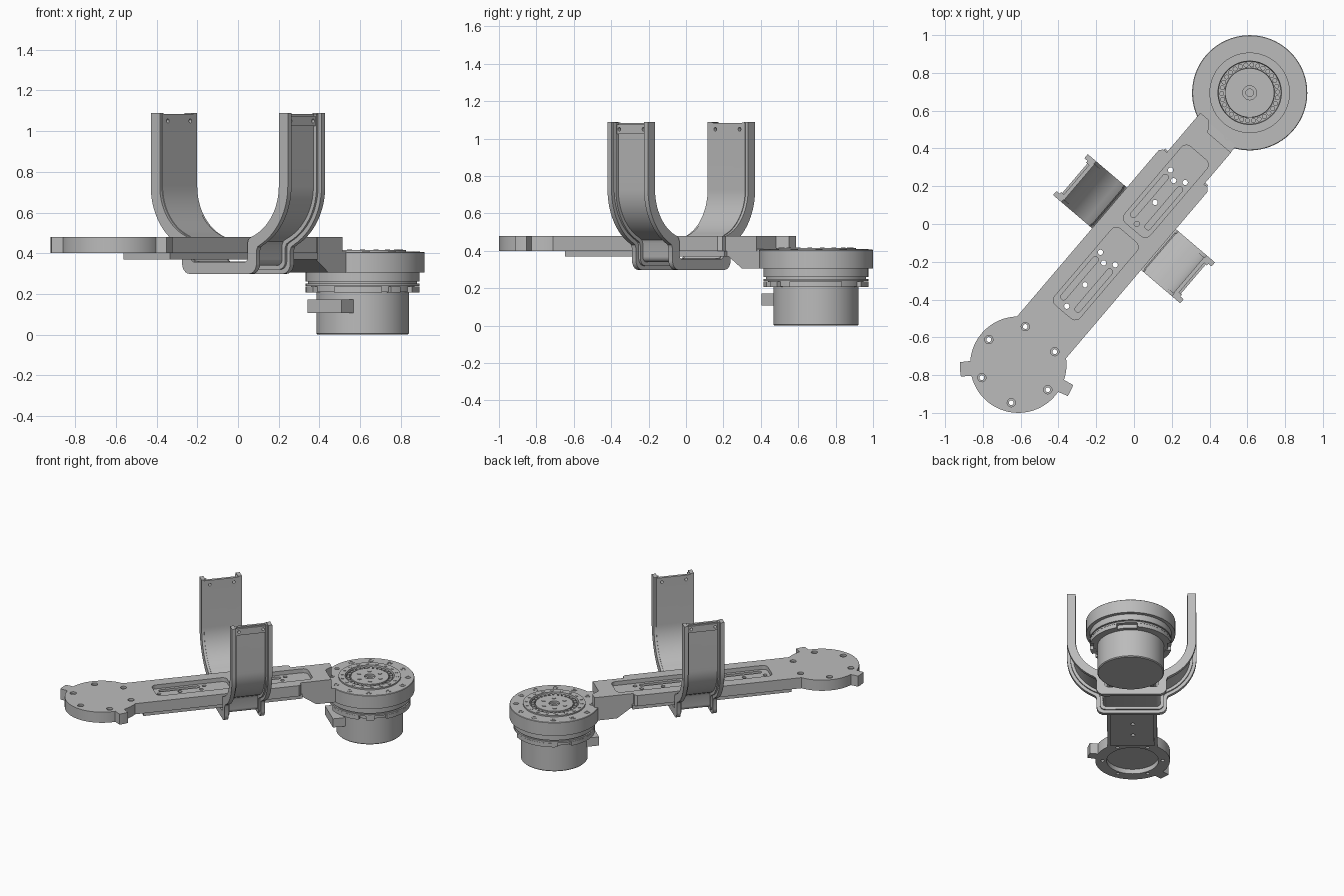
import bpy, bmesh
from math import sin, cos, acos, radians, pi
from mathutils import Matrix

old = bpy.data.objects.get("Cube")
if old:
    bpy.data.objects.remove(old)

grey = bpy.data.materials.new("machined_grey")
grey.use_nodes = True
grey.diffuse_color = (0.5, 0.5, 0.5, 1)
grey.node_tree.nodes["Principled BSDF"].inputs["Base Color"].default_value = (0.5, 0.5, 0.5, 1)

# The arm is built along its own length (u), width (v) and height, then turned.
PLACE = Matrix.Translation((0, -0.025, 0)) @ Matrix.Rotation(radians(49.6), 4, "Z")
AXES = {"z": lambda a, b, h: (a, b, h),
        "u": lambda a, b, h: (h, a, b),
        "v": lambda a, b, h: (a, h, b)}
END = 0.945
made = []


def add_prism(bm, pts, lo, hi, axis="z"):
    to3 = AXES[axis]
    low = [bm.verts.new(to3(a, b, lo)) for a, b in pts]
    top = [bm.verts.new(to3(a, b, hi)) for a, b in pts]
    bm.faces.new(low)
    bm.faces.new(top)
    for i in range(len(pts)):
        j = (i + 1) % len(pts)
        bm.faces.new((low[i], low[j], top[j], top[i]))


def finish(name, bm):
    bmesh.ops.recalc_face_normals(bm, faces=bm.faces)
    mesh = bpy.data.meshes.new(name)
    bm.to_mesh(mesh)
    bm.free()
    mesh.materials.append(grey)
    ob = bpy.data.objects.new(name, mesh)
    ob.matrix_world = PLACE
    bpy.context.collection.objects.link(ob)
    made.append(ob)
    return ob


def solid(name, prisms):
    bm = bmesh.new()
    for p in prisms:
        add_prism(bm, *p)
    return finish(name, bm)


def lathe(name, profile, centre, seg=72):
    bm = bmesh.new()
    rings = [[bm.verts.new((centre + r * cos(2 * pi * i / seg), r * sin(2 * pi * i / seg), z))
              for i in range(seg)] for r, z in profile]
    for a, b in zip(rings, rings[1:]):
        for i in range(seg):
            j = (i + 1) % seg
            bm.faces.new((a[i], a[j], b[j], b[i]))
    bm.faces.new(rings[0])
    bm.faces.new(rings[-1])
    return finish(name, bm)


def cut(ob, prisms):
    cutter = solid("cutter", prisms)
    cutter.hide_render = True
    mod = ob.modifiers.new("cut", "BOOLEAN")
    mod.operation, mod.solver, mod.object = "DIFFERENCE", "EXACT", cutter
    bpy.context.view_layer.update()
    mesh = bpy.data.meshes.new_from_object(ob.evaluated_get(bpy.context.evaluated_depsgraph_get()))
    ob.modifiers.clear()
    ob.data = mesh
    made.remove(cutter)
    bpy.data.objects.remove(cutter)


def circle(a, b, r, n=16):
    return [(a + r * cos(2 * pi * i / n), b + r * sin(2 * pi * i / n)) for i in range(n)]


def ring_points(centre, r, n, phase=0):
    return [(centre + r * cos(phase + 2 * pi * i / n), r * sin(phase + 2 * pi * i / n)) for i in range(n)]


def rect(a0, a1, b0, b1):
    return [(a0, b0), (a1, b0), (a1, b1), (a0, b1)]


def rounded(a0, a1, b0, b1, r):
    corners = [(a1 - r, b1 - r), (a0 + r, b1 - r), (a0 + r, b0 + r), (a1 - r, b0 + r)]
    return [(a + r * cos(radians(90 * k + 18 * s)), b + r * sin(radians(90 * k + 18 * s)))
            for k, (a, b) in enumerate(corners) for s in range(6)]


# Arm plate: round end with two lugs, straight beam, narrow neck
outline = []
for step in range(42, 319, 2):
    lug = abs(step - 135) < 8 or abs(step - 284) < 8
    r = 0.31 if lug else 0.255
    outline.append((-END + r * cos(radians(step)), r * sin(radians(step))))
outline += [(0.4, -0.17), (0.42, -0.155), (0.42, -0.13), (0.64, -0.13), (0.64, 0.03), (0.695, 0.07),
            (0.695, 0.13), (0.42, 0.13), (0.42, 0.155), (0.4, 0.17)]
arm = solid("arm_plate", [(outline, 0.4, 0.48)])
under = solid("under_plate", [(rect(-0.69, 0.43, -0.15, 0.15), 0.37, 0.4)])

# Pockets, slots and holes
holes, pockets, slots = [], [], []
for off in (0, -0.572):
    pockets.append((rounded(off - 0.005, off + 0.525, -0.088, 0.088, 0.035), 0.45, 0.52))
    for side in (-1, 1):
        slots.append((rounded(off + 0.04, off + 0.33, side * 0.05 - 0.016, side * 0.05 + 0.016, 0.015), 0.425, 0.5))
    for u, v in ((0.362, 0.054), (0.362, -0.048), (0.33, 0.005), (0.178, 0.005), (0.029, 0.005)):
        holes.append((circle(off + u, v, 0.014), 0.3, 0.6))
mounts = ring_points(-END, 0.205, 6, radians(30))
cut(arm, pockets)
cut(arm, slots)
cut(arm, holes + [(circle(u, v, 0.013), 0.3, 0.6) for u, v in mounts]
    + [(circle(-END, 0, 0.178, 48), 0.3, 0.435)])
cut(arm, [(circle(u, v, 0.022), 0.465, 0.6) for u, v in mounts])
cut(under, holes)

# Sloped bracket that carries the motor
solid("motor_bracket", [([(0.41, 0.41), (0.41, 0.37), (0.44, 0.37), (0.535, 0.305),
                          (0.75, 0.305), (0.75, 0.4), (0.64, 0.41)], -0.128, 0.128, "v")])

# Motor: can, clamp rings, flange and stepped output face
lathe("motor_body", [(0.222, 0), (0.228, 0.006), (0.228, 0.21), (0.255, 0.21), (0.255, 0.238),
                     (0.28, 0.238), (0.28, 0.25), (0.268, 0.25), (0.268, 0.26), (0.28, 0.26),
                     (0.28, 0.305), (0.305, 0.305), (0.305, 0.403), (0.302, 0.406), (0.213, 0.406),
                     (0.213, 0.416), (0.168, 0.416), (0.165, 0.385), (0.132, 0.385), (0.13, 0.41),
                     (0.037, 0.41), (0.037, 0.395), (0.02, 0.395), (0.02, 0.36)], END)
segments = []
for start, span in ((10, 70), (100, 60), (190, 50), (250, 12), (280, 60)):
    angles = [radians(start + span * i / 10) for i in range(11)]
    segments.append(([(END + 0.28 * cos(a), 0.28 * sin(a)) for a in angles]
                     + [(END + 0.24 * cos(a), 0.24 * sin(a)) for a in reversed(angles)], 0.208, 0.237))
solid("clamp_segments", segments)
solid("cable_connector", [(rect(0.657, 0.78, -0.11, 0.11), 0.107, 0.172)])

# Bolts and bearing rollers on the output face
bolts = [(circle(u, v, 0.02), 0.4, 0.409) for u, v in ring_points(END, 0.262, 12, radians(44))]
bolts += [(circle(u, v, 0.011), 0.4, 0.419) for u, v in ring_points(END, 0.19, 18)]
bolts += [(circle(u, v, 0.013, 10), 0.38, 0.408) for u, v in ring_points(END, 0.148, 30)]
bolts += [(circle(u, v, 0.014), 0.4, 0.414) for u, v in ring_points(END, 0.082, 6, 0.3)]
bolts_ob = solid("face_bolts", bolts)
cut(bolts_ob, [(circle(u, v, 0.011, 6), 0.402, 0.45) for u, v in ring_points(END, 0.262, 12, radians(44))])


# Fork: channel section that wraps under the beam and rises on both sides
def fork_path(d, top):
    r, last = 0.26 + d, acos((0.085 + d) / (0.26 + d))
    half = [(0.38 + d, top)]
    half += [(0.12 + r * cos(last * i / 16), 0.73 - r * sin(last * i / 16)) for i in range(17)]
    z = half[-1][1]
    half += [(0.185 + d, z - 0.012), (0.178 + d, z - 0.03)]
    c = 0.02 + d / 2
    half += [(0.178 + d - c + c * cos(pi * i / 10), 0.36 - d + c - c * sin(pi * i / 10)) for i in range(6)]
    return half + [(-v, z) for v, z in reversed(half)]


def band(d0, d1, top):
    return fork_path(d0, top) + fork_path(d1, top)[::-1]


web = solid("fork_web", [(band(0, 0.02, 1.083), -0.125, 0.125, "u")])
cut(web, [(circle(u, 1.05, 0.01), -0.6, 0.6, "v") for u in (-0.085, 0.085)])
solid("fork_ribs", [(band(0.004, 0.062, 1.09), lo, lo + 0.028, "u") for lo in (-0.142, 0.114)])
solid("fork_rib_lips", [(band(0, 0.04, 1.085), lo, lo + 0.016, "u") for lo in (-0.118, 0.102)])
for name, s in (("left_top_pad", -1), ("right_top_pad", 1)):
    lo, hi = sorted((s * 0.398, s * 0.412))
    pad = solid(name, [(rounded(-0.112, 0.112, 1.025, 1.075, 0.015), lo, hi, "v")])
    cut(pad, [(circle(u, 1.05, 0.01), -0.6, 0.6, "v") for u in (-0.085, 0.085)])

# Smooth shading with sharp edges kept
bpy.ops.object.select_all(action="DESELECT")
for ob in made:
    ob.select_set(True)
bpy.context.view_layer.objects.active = made[0]
bpy.ops.object.shade_smooth_by_angle(angle=radians(30))
